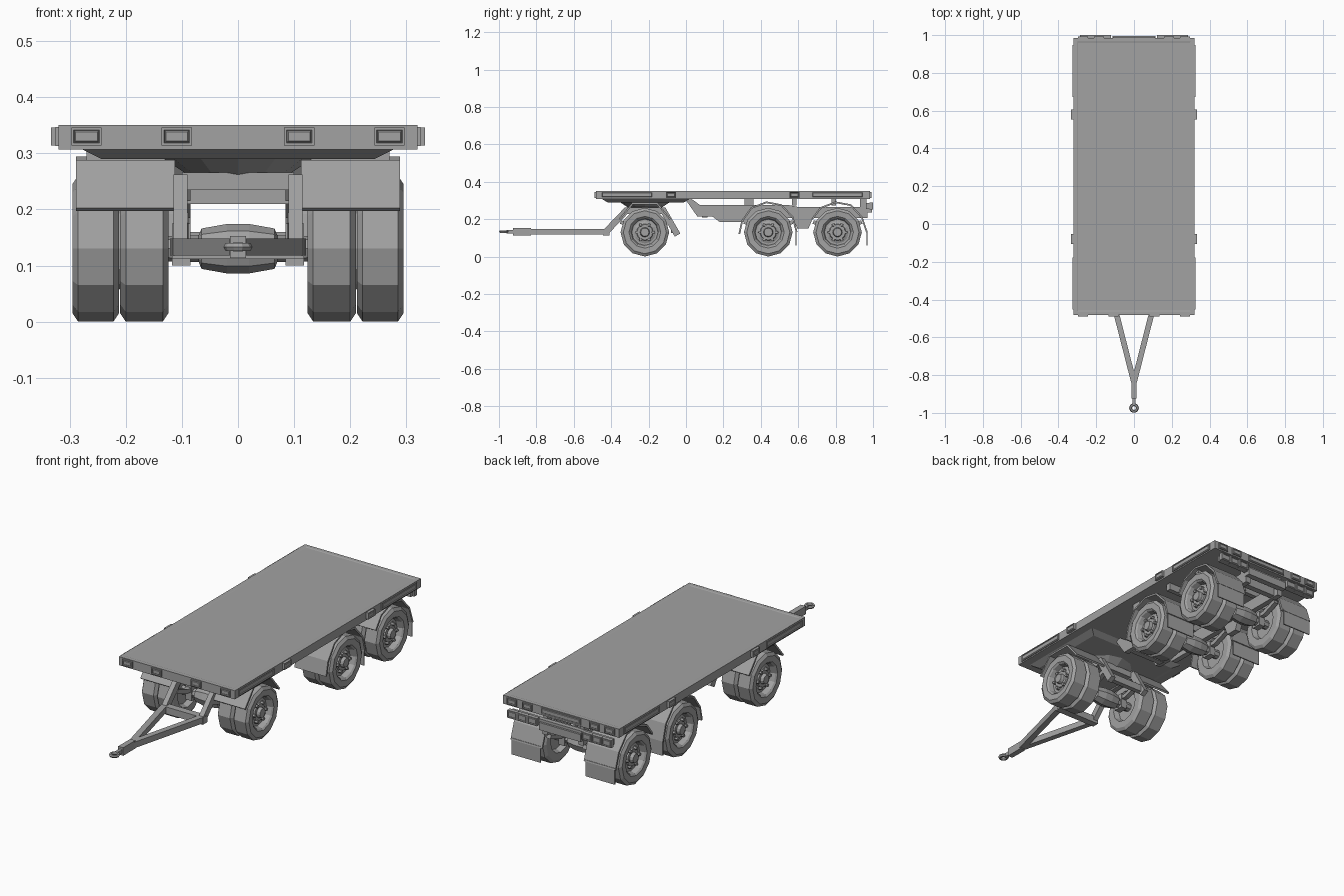
import bpy, bmesh
from math import sin, cos, pi
from mathutils import Vector

cube = bpy.data.objects.get("Cube")
if cube:
    bpy.data.objects.remove(cube, do_unlink=True)

grey = bpy.data.materials.new("plain_grey")
grey.use_nodes = True
GREY = (0.36, 0.36, 0.36, 1)
grey.diffuse_color = GREY
grey.node_tree.nodes["Principled BSDF"].inputs["Base Color"].default_value = GREY


def finish(name, bm, mirror=False):
    """Turn a bmesh into a flat-shaded object, optionally mirrored in x."""
    bmesh.ops.recalc_face_normals(bm, faces=bm.faces[:])
    mesh = bpy.data.meshes.new(name)
    bm.to_mesh(mesh)
    bm.free()
    mesh.materials.append(grey)
    ob = bpy.data.objects.new(name, mesh)
    bpy.context.scene.collection.objects.link(ob)
    if mirror:
        ob.modifiers.new("Mirror", 'MIRROR').use_mirror_merge = False
    return ob


def add_box(bm, x, y, z):
    made = bmesh.ops.create_cube(bm, size=1)["verts"]
    for v in made:
        v.co = [(a + b) / 2 + c * (b - a) for (a, b), c in zip((x, y, z), v.co)]
    return made


def box(name, x, y, z, mirror=False):
    bm = bmesh.new()
    add_box(bm, x, y, z)
    return finish(name, bm, mirror)


def extrude(name, profile, x, mirror=True):
    """Extrude a closed (y, z) profile between two x values."""
    bm = bmesh.new()
    a, b = ([bm.verts.new((s, *p)) for p in profile] for s in x)
    bm.faces.new(a)
    bm.faces.new(b)
    for i in range(len(a)):
        j = (i + 1) % len(a)
        bm.faces.new((a[i], a[j], b[j], b[i]))
    return finish(name, bm, mirror)


def strip(name, path, thick, x):
    """Bar or sheet of even thickness that follows a (y, z) path."""
    pts = [Vector(p) for p in path]
    sides = ([], [])
    for i, p in enumerate(pts):
        d1 = (p - pts[i - 1]).normalized() if i else None
        d2 = (pts[i + 1] - p).normalized() if i < len(pts) - 1 else d1
        d1 = d1 or d2
        n1, n2 = (Vector((-d.y, d.x)) for d in (d1, d2))
        m = (n1 + n2).normalized()
        m *= thick / 2 / m.dot(n1)
        sides[0].append(p + m)
        sides[1].append(p - m)
    return extrude(name, sides[0] + sides[1][::-1], x)


def lathe(name, profile, y, z, seg=12, mirror=True):
    """Turn an (x, radius) profile about a sideways axis."""
    bm = bmesh.new()
    rings = [[bm.verts.new((x, y + r * cos(2 * pi * i / seg), z + r * sin(2 * pi * i / seg)))
              for i in range(seg)] for x, r in profile]
    for a, b in zip(rings, rings[1:]):
        for i in range(seg):
            j = (i + 1) % seg
            bm.faces.new((a[i], a[j], b[j], b[i]))
    bm.faces.new(rings[0])
    bm.faces.new(rings[-1])
    return finish(name, bm, mirror)


def lamp(name, x, y, z, facing, rim=0.006, mirror=True):
    """Framed lamp: a block whose facing side has a sunk rim and raised lens."""
    bm = bmesh.new()
    add_box(bm, x, y, z)
    bm.normal_update()
    face = max(bm.faces, key=lambda f: f.normal.dot(Vector(facing)))
    for width, depth in ((rim, 0), (rim / 3, -0.004), (rim / 2, 0.003)):
        bmesh.ops.inset_region(bm, faces=[face], thickness=width, depth=depth)
    return finish(name, bm, mirror)


# Deck with a shallow sunk floor
bm = bmesh.new()
add_box(bm, (-0.32, 0.32), (-0.482, 0.985), (0.307, 0.35))
bm.normal_update()
top = max(bm.faces, key=lambda f: f.normal.z)
bmesh.ops.inset_region(bm, faces=[top], thickness=0.025, depth=0)
bmesh.ops.inset_region(bm, faces=[top], thickness=0.008, depth=-0.002)
finish("deck", bm)

# Tapered plate under the front of the deck
bm = bmesh.new()
for v in add_box(bm, (-0.28, 0.28), (-0.45, 0.02), (0.29, 0.308)):
    if v.co.z < 0.3:
        v.co.x *= 0.87
        v.co.y += 0.03 if v.co.y < -0.2 else -0.03
finish("front_subplate", bm)

# Turntable
bm = bmesh.new()
bmesh.ops.create_cone(bm, cap_ends=True, segments=12, radius1=0.09, radius2=0.135, depth=0.03)
bmesh.ops.translate(bm, verts=bm.verts[:], vec=(0, -0.22, 0.277))
finish("turntable", bm)

# Deck lamps
for x in (0.27, 0.109):
    lamp("front_lamp", (x - 0.027, x + 0.027), (-0.49, -0.48), (0.314, 0.346), (0, -1, 0))
for x in (0.27, 0.185):
    lamp("rear_marker_lamp", (x - 0.027, x + 0.027), (0.98, 0.992), (0.314, 0.346), (0, 1, 0))
lamp("rear_plate", (-0.11, 0.11), (0.98, 0.99), (0.314, 0.346), (0, 1, 0), mirror=False)
for y in (-0.08, 0.58):
    lamp("side_lamp", (0.319, 0.333), (y - 0.027, y + 0.027), (0.314, 0.346), (1, 0, 0))
for y in (-0.315, 0.81):
    lamp("side_panel", (0.319, 0.325), (y - 0.138, y + 0.138), (0.313, 0.347), (1, 0, 0))

# Wheels, hubs, nuts and axles
AXLES = (-0.22, 0.44, 0.81)
HZ = 0.13
for y in AXLES:
    lathe("outer_wheel", [(0.212, 0.075), (0.212, 0.115), (0.222, 0.13), (0.285, 0.13), (0.295, 0.115),
                          (0.293, 0.085), (0.286, 0.077), (0.262, 0.07)], y, HZ)
    lathe("inner_wheel", [(0.15, 0.07), (0.124, 0.08), (0.124, 0.115), (0.134, 0.13),
                          (0.2, 0.13), (0.21, 0.115), (0.21, 0.075)], y, HZ)
    lathe("wheel_hub", [(0.2, 0.075), (0.262, 0.06), (0.268, 0.045), (0.274, 0.042),
                        (0.274, 0.026), (0.29, 0.022)], y, HZ)
    for k in range(6):
        a = pi * k / 3
        lathe("wheel_nut", [(0.265, 0.009), (0.282, 0.008)],
              y + 0.045 * cos(a), HZ + 0.045 * sin(a), 6)
    half = [(0.02, 0.044), (0.065, 0.036), (0.07, 0.024), (0.16, 0.022)]
    lathe("axle", [(-x, r) for x, r in half[::-1]] + half, y, HZ, 8, False)

# Fenders and mudflaps
strip("front_fender", [(-0.355, 0.2), (-0.285, 0.284), (-0.155, 0.284), (-0.085, 0.2)], 0.009, (0.112, 0.289))
strip("middle_fender", [(0.285, 0.12), (0.3, 0.19), (0.35, 0.26), (0.43, 0.29), (0.51, 0.275),
                        (0.57, 0.21), (0.592, 0.13)], 0.009, (0.115, 0.289))
strip("rear_fender", [(0.675, 0.2), (0.72, 0.26), (0.8, 0.29), (0.88, 0.275),
                      (0.94, 0.21), (0.967, 0.13)], 0.009, (0.115, 0.289))
for y in (0.589, 0.967):
    box("mudflap", (0.125, 0.285), (y - 0.003, y + 0.003), (0.058, 0.14), True)

# Steering dolly frame
strip("dolly_side", [(-0.435, 0.125), (-0.32, 0.245), (-0.12, 0.245), (-0.045, 0.115)], 0.034, (0.09, 0.115))
box("dolly_front_bar", (-0.118, 0.118), (-0.445, -0.41), (0.112, 0.147))
box("dolly_top_plate", (-0.1, 0.1), (-0.31, -0.13), (0.235, 0.266))
box("dolly_rear_bar", (-0.1, 0.1), (-0.08, -0.055), (0.125, 0.16))
for y in AXLES:
    strip("leaf_spring", [(y - 0.13, 0.185), (y - 0.05, 0.155), (y + 0.05, 0.155), (y + 0.13, 0.185)],
          0.02, (0.088, 0.112))
    box("spring_clamp", (0.085, 0.118), (y - 0.025, y + 0.025), (0.1, 0.175), True)

# Drawbar with towing eye
bm = bmesh.new()
ends = [(0.0, -0.84), (0.106, -0.425)]
rings = [[bm.verts.new((x + s * 0.015, y, z)) for s, z in ((-1, 0.118), (1, 0.118), (1, 0.148), (-1, 0.148))]
         for x, y in ends]
for i in range(4):
    j = (i + 1) % 4
    bm.faces.new((rings[0][i], rings[0][j], rings[1][j], rings[1][i]))
for r in rings:
    bm.faces.new(r)
finish("drawbar_arm", bm, True)
box("drawbar_shaft", (-0.014, 0.014), (-0.925, -0.83), (0.113, 0.153))
box("eye_stem", (-0.008, 0.008), (-0.96, -0.92), (0.124, 0.142))
bpy.ops.mesh.primitive_torus_add(major_segments=10, minor_segments=6, major_radius=0.018,
                                 minor_radius=0.008, location=(0, -0.974, 0.133))
eye = bpy.context.object
eye.name = "towing_eye"
eye.data.materials.append(grey)

# Main chassis
extrude("chassis_rail", [(-0.005, 0.308), (0.06, 0.215), (0.14, 0.215), (0.18, 0.185), (0.34, 0.185),
                         (0.38, 0.205), (0.97, 0.205), (0.97, 0.265), (0.6, 0.265), (0.55, 0.275),
                         (0.075, 0.275), (0.03, 0.308)], (0.085, 0.112))
for y in (0.1, 0.25, 0.62, 0.93):
    box("cross_member", (-0.09, 0.09), (y - 0.015, y + 0.015), (0.21, 0.262))
for y, w in ((0.338, 0.024), (0.578, 0.012), (0.79, 0.012)):
    box("deck_outrigger", (-0.27, 0.27), (y - w, y + w), (0.272, 0.309))
extrude("spring_hanger", [(0.57, 0.21), (0.595, 0.15), (0.655, 0.15), (0.68, 0.21)], (0.085, 0.115))

# Rear bumper with lamp clusters
box("rear_bumper", (-0.28, 0.28), (0.962, 0.985), (0.255, 0.285))
box("rear_bumper_centre", (-0.115, 0.115), (0.965, 0.995), (0.235, 0.272))
box("bumper_hanger", (0.09, 0.112), (0.93, 0.965), (0.26, 0.309), True)
for x in (0.15, 0.205, 0.26):
    lamp("tail_lamp", (x - 0.027, x + 0.027), (0.98, 1.0), (0.252, 0.29), (0, 1, 0))
